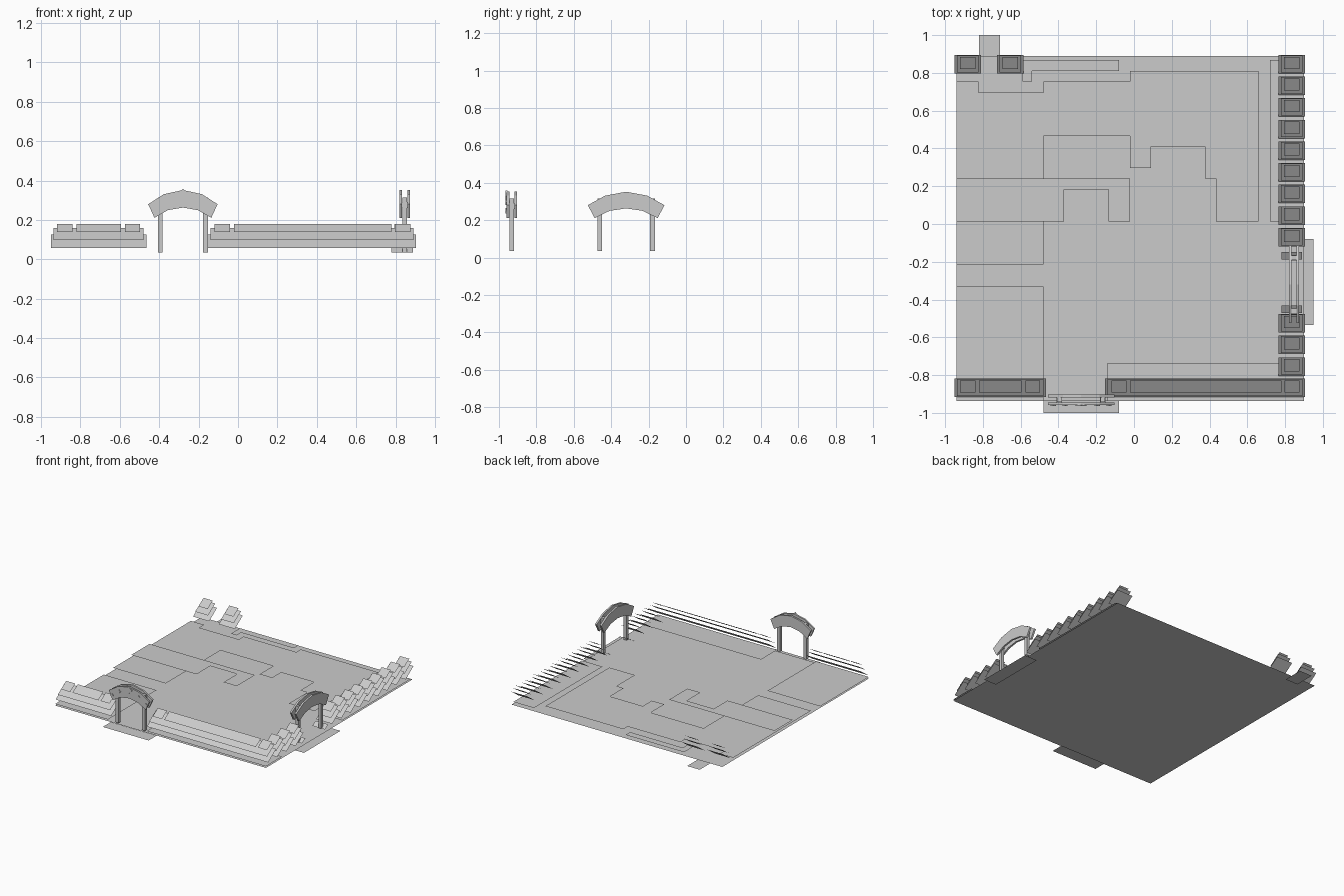
import bpy
import bmesh
from mathutils import Vector

if "Cube" in bpy.data.objects:
    bpy.data.objects.remove(bpy.data.objects["Cube"])

grey = bpy.data.materials.new("plain_grey")
grey.diffuse_color = (0.6, 0.6, 0.6, 1)
grey.use_nodes = True
grey.node_tree.nodes["Principled BSDF"].inputs["Base Color"].default_value = grey.diffuse_color


def finish(name, bm):
    me = bpy.data.meshes.new(name)
    bm.to_mesh(me)
    bm.free()
    me.materials.append(grey)
    ob = bpy.data.objects.new(name, me)
    bpy.context.collection.objects.link(ob)
    return ob


def flat(name, pts, z):
    """Horizontal sheet facing up."""
    bm = bmesh.new()
    f = bm.faces.new([bm.verts.new((x, y, z)) for x, y in pts])
    f.normal_update()
    if f.normal.z < 0:
        f.normal_flip()
    return finish(name, bm)


def rect(x0, x1, y0, y1):
    return [(x0, y0), (x1, y0), (x1, y1), (x0, y1)]


def card(bm, x0, x1, y0, y1, z0, z1):
    """Sheet leaning back, low edge towards the front."""
    bm.faces.new([bm.verts.new(p) for p in
                  ((x0, y0, z0), (x1, y0, z0), (x1, y1, z1), (x0, y1, z1))])


def box(bm, lo, hi):
    lo, hi = Vector(lo), Vector(hi)
    vs = bmesh.ops.create_cube(bm, size=1)["verts"]
    for v in vs:
        v.co = Vector([(lo[i] + hi[i]) / 2 + v.co[i] * (hi[i] - lo[i]) for i in range(3)])


# Ground sheet and the lower paths leading out of it
flat("ground", rect(-0.94, 0.9, -0.937, 0.89), 0.022)
flat("front_path", rect(-0.48, -0.08, -1.0, -0.9), 0.0)
flat("right_path", rect(0.84, 0.95, -0.535, -0.08), 0.0)
flat("back_path", rect(-0.82, -0.71, 0.84, 1.0), 0.01)

# Raised ground patches
flat("main_patch", [
    (-0.94, -0.215), (-0.48, -0.215), (-0.48, 0.467), (-0.02, 0.467), (-0.02, 0.297),
    (0.09, 0.297), (0.09, 0.41), (0.375, 0.41), (0.375, 0.24), (0.435, 0.24),
    (0.435, 0.012), (0.66, 0.012), (0.66, 0.81), (-0.02, 0.81), (-0.02, 0.755),
    (-0.48, 0.755), (-0.48, 0.695), (-0.823, 0.695), (-0.823, 0.755), (-0.94, 0.755)], 0.043)
flat("inner_patch", [
    (-0.94, 0.012), (-0.37, 0.012), (-0.37, 0.182), (-0.135, 0.182), (-0.135, 0.012),
    (-0.02, 0.012), (-0.02, 0.24), (-0.94, 0.24)], 0.058)
flat("front_left_patch", rect(-0.94, -0.48, -0.937, -0.33), 0.034)
flat("front_right_patch", rect(-0.14, 0.9, -0.937, -0.735), 0.034)
flat("right_patch", rect(0.72, 0.9, 0.012, 0.867), 0.034)
flat("back_patch", [
    (-0.59, 0.755), (-0.54, 0.755), (-0.54, 0.81), (-0.08, 0.81),
    (-0.08, 0.867), (-0.59, 0.867)], 0.036)


def hedge(name, x0, x1, yc, tops=None):
    """Three stacked leaning sheets, the top one optionally split."""
    bm = bmesh.new()
    card(bm, x0, x1, yc - 0.05, yc + 0.048, 0.058, 0.127)
    card(bm, x0 + 0.014, x1 - 0.014, yc - 0.044, yc + 0.046, 0.098, 0.158)
    for a, b in tops or [(x0 + 0.03, x1 - 0.03)]:
        card(bm, a, b, yc - 0.026, yc + 0.038, 0.138, 0.18)
    finish(name, bm)


# Hedges: front rows, right column, back pair
hedge("front_hedge_left", -0.95, -0.465, -0.866,
      [(-0.92, -0.84), (-0.82, -0.595), (-0.575, -0.497)])
hedge("front_hedge_right", -0.153, 0.905, -0.866,
      [(-0.12, -0.04), (-0.02, 0.78), (0.797, 0.877)])
for i in range(9):
    hedge("right_hedge_back", 0.765, 0.905, 0.847 - i * 0.1145)
for i in range(3):
    hedge("right_hedge_front", 0.765, 0.905, -0.525 - i * 0.1145)
hedge("back_hedge_outer", -0.95, -0.81, 0.847)
hedge("back_hedge_inner", -0.725, -0.585, 0.847)


def gate(name, half, post, depth, to_world):
    """Two arched plates with posts between; u across, d deep, z up."""
    bm = bmesh.new()
    outer = [(-1, 0.28), (-0.55, 0.331), (0, 0.352), (0.55, 0.331), (1, 0.28)]
    inner = [(-0.82, 0.211), (-0.43, 0.25), (0, 0.263), (0.43, 0.25), (0.82, 0.211)]
    for side in (-1, 1):
        d0, d1 = side * depth - 0.007, side * depth + 0.007
        rows = [[bm.verts.new((u * half, d, z)) for u, z in prof]
                for d, prof in ((d0, outer), (d0, inner), (d1, inner), (d1, outer))]
        for k in range(4):
            a, b = rows[k], rows[(k + 1) % 4]
            for i in range(4):
                bm.faces.new((a[i], a[i + 1], b[i + 1], b[i]))
        for i in (0, 4):
            bm.faces.new([r[i] for r in rows])
        # Post reaching up between the plates
        u = side * post
        box(bm, (u - 0.0125, -0.0125, 0.035), (u + 0.0125, 0.0125, 0.315))
        box(bm, (u - 0.014, 0.007 - depth, 0.26), (u + 0.014, depth - 0.007, 0.29))
    for v in bm.verts:
        v.co = to_world(v.co)
    bmesh.ops.recalc_face_normals(bm, faces=bm.faces)
    finish(name, bm)


gate("front_gate", 0.176, 0.115, 0.0205, lambda c: Vector((c.x - 0.28, c.y - 0.931, c.z)))
gate("right_gate", 0.205, 0.141, 0.0205, lambda c: Vector((0.847 - c.y, c.x - 0.32, c.z)))

# Diamond plates on the front gate, a large one with smaller ones beside it
bm = bmesh.new()
for u, z, r in ((0, 0.33, 0.029), (-0.085, 0.295, 0.014), (0.085, 0.295, 0.014),
                (-0.148, 0.25, 0.014), (0.148, 0.25, 0.014)):
    front, back = [[bm.verts.new((-0.28 + u + a * r, y, z + b * r))
                    for a, b in ((-1, 0), (0, -1), (1, 0), (0, 1))]
                   for y in (-0.964, -0.955)]
    bm.faces.new(front)
    for i in range(4):
        j = (i + 1) % 4
        bm.faces.new((front[j], front[i], back[i], back[j]))
finish("gate_diamonds", bm)

# Leaning foot sheets beside the right gate posts
for y in (-0.167, -0.452):
    bm = bmesh.new()
    card(bm, 0.78, 0.89, y - 0.02, y + 0.02, 0.035, 0.06)
    finish("gate_foot", bm)
